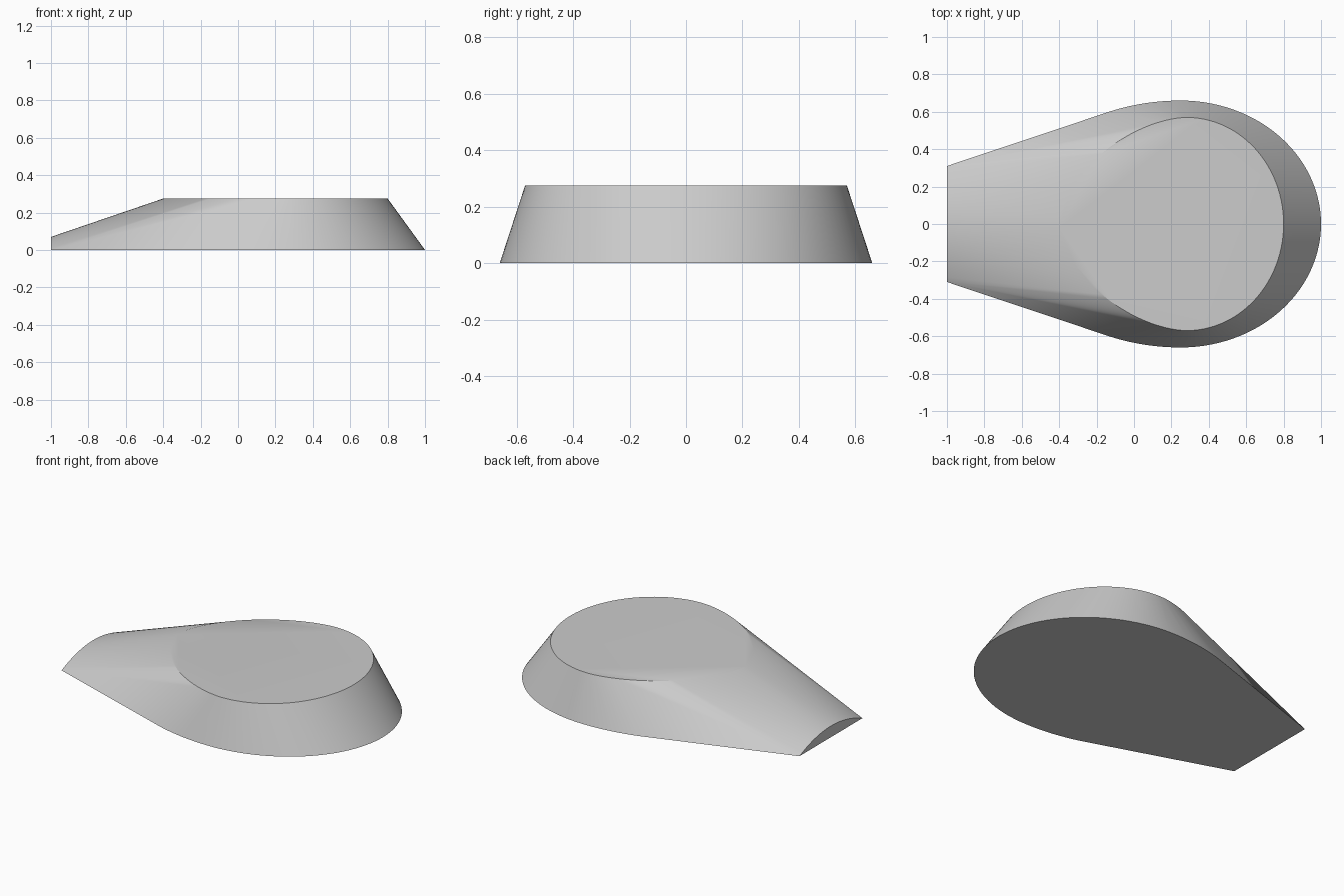
import bpy, bmesh, math

if "Cube" in bpy.data.objects:
    bpy.data.objects.remove(bpy.data.objects["Cube"], do_unlink=True)

HEIGHT = 0.275
STEPS = 28

grey = bpy.data.materials.new("plain grey")
grey.use_nodes = True
grey.diffuse_color = (0.6, 0.6, 0.6, 1)
grey.node_tree.nodes["Principled BSDF"].inputs["Base Color"].default_value = (0.6, 0.6, 0.6, 1)


def mirrored(half):
    """Repeat half-outline points on the other side of the centre line."""
    return half + [(x, -y, z) for x, y, z in half if y > 1e-5]


def quarter(cx, reach, width, z, limit=1.0, p=2.0, q=0.5):
    """Quarter of an oval from its widest point towards one end."""
    points = []
    for i in range(STEPS + 1):
        u = math.sin(math.asin(limit) * i / STEPS)
        points.append((cx + reach * u, width * max(0.0, 1 - u ** p) ** q, z))
    return points


# Rounded foot, whose straight flanks run on to the narrow end
foot = quarter(0.25, 0.75, 0.66, 0) + quarter(0.25, -0.92, 0.66, 0, limit=0.42)[1:]

# Egg-shaped flat top
top = quarter(0.28, 0.52, 0.57, HEIGHT) + quarter(0.28, -0.68, 0.57, HEIGHT, p=1.7, q=0.6)[1:]

# Low arch closing the narrow end
arch = []
for i in range(13):
    t = i / 12
    arch.append((-1, 0.31 * t, 0.07 * (1 - t * t)))

# Wrap one skin around the three outlines
bm = bmesh.new()
for point in mirrored(foot) + mirrored(top) + mirrored(arch):
    bm.verts.new(point)
hull = bmesh.ops.convex_hull(bm, input=bm.verts[:])
unused = [v for v in hull["geom_interior"] if isinstance(v, bmesh.types.BMVert)]
bmesh.ops.delete(bm, geom=list(set(unused)), context="VERTS")
bmesh.ops.dissolve_limit(bm, angle_limit=math.radians(0.1), verts=bm.verts[:], edges=bm.edges[:])
bmesh.ops.recalc_face_normals(bm, faces=bm.faces[:])

mesh = bpy.data.meshes.new("wedge_body")
bm.to_mesh(mesh)
bm.free()
mesh.materials.append(grey)
body = bpy.data.objects.new("wedge_body", mesh)
bpy.context.collection.objects.link(body)

# Smooth the curved flanks and keep the rim and foot crisp
bpy.ops.object.select_all(action="DESELECT")
body.select_set(True)
bpy.context.view_layer.objects.active = body
bpy.ops.object.shade_smooth_by_angle(angle=math.radians(30))
